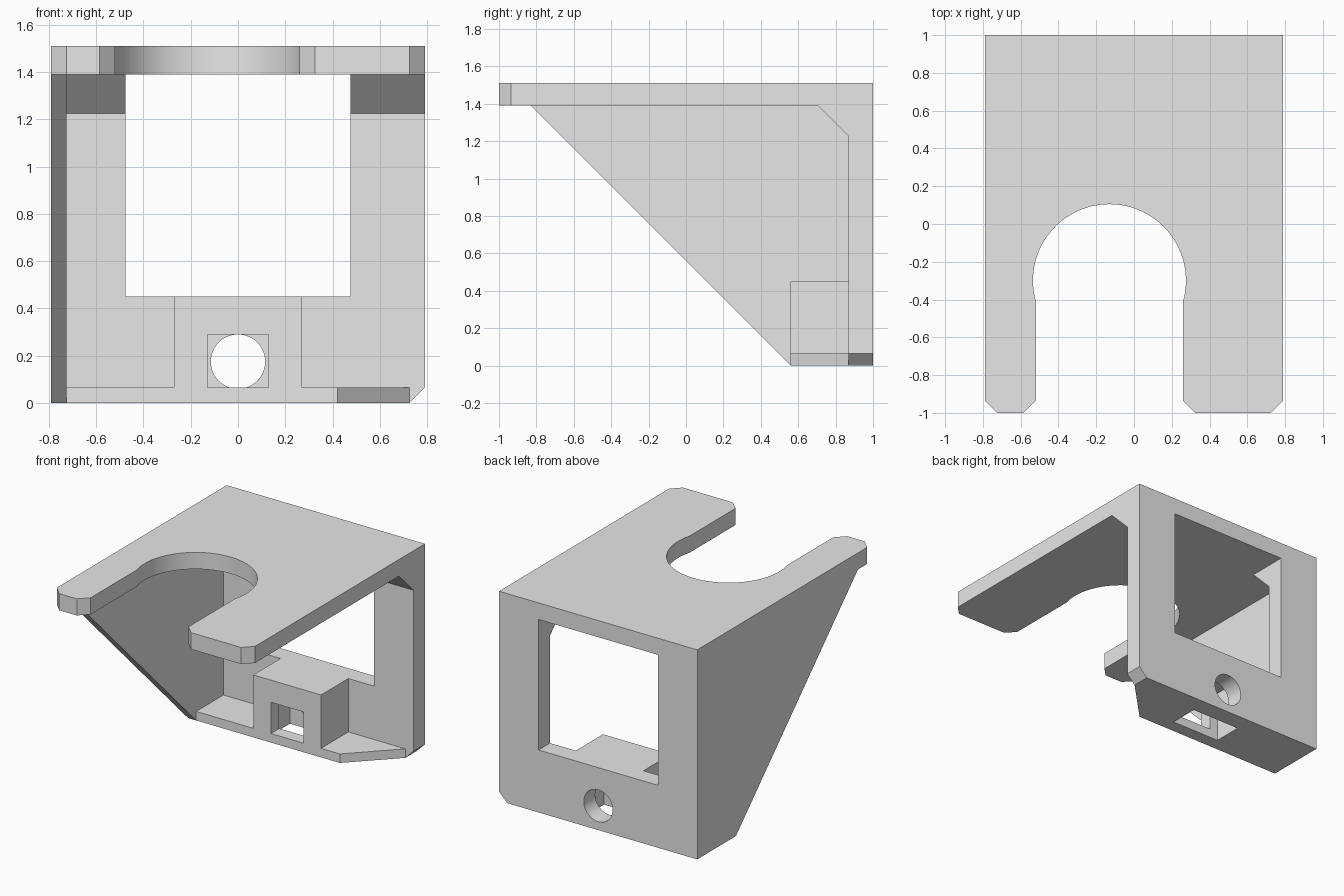
import bpy
import bmesh
from math import radians, sin, cos, pi, asin

if "Cube" in bpy.data.objects:
    bpy.data.objects.remove(bpy.data.objects["Cube"], do_unlink=True)

grey = bpy.data.materials.new("light_grey")
grey.use_nodes = True
grey.diffuse_color = (0.8, 0.8, 0.8, 1)
grey.node_tree.nodes["Principled BSDF"].inputs["Base Color"].default_value = (0.8, 0.8, 0.8, 1)

# Shared dimensions
W = 0.79              # half width
TOP, UNDER = 1.51, 1.39   # top plate faces
BACK = 0.87           # inner face of back plate
FRONT = 0.56          # front of base shelf
C = 0.065             # corner chamfer and shelf thickness
WIN, SILL = 0.475, 0.45   # window half width and sill height
HOLE_Z, HOLE_R = 0.175, 0.115


def prism(name, points, axis, lo, hi):
    """Extrude a 2D profile along an axis between two positions."""
    place = {
        "x": lambda a, b, d: (d, a, b),
        "y": lambda a, b, d: (a, d, b),
        "z": lambda a, b, d: (a, b, d),
    }[axis]
    bm = bmesh.new()
    low = [bm.verts.new(place(a, b, lo)) for a, b in points]
    high = [bm.verts.new(place(a, b, hi)) for a, b in points]
    bm.faces.new(low)
    bm.faces.new(high)
    n = len(points)
    for i in range(n):
        j = (i + 1) % n
        bm.faces.new((low[i], low[j], high[j], high[i]))
    bmesh.ops.recalc_face_normals(bm, faces=bm.faces)
    mesh = bpy.data.meshes.new(name)
    bm.to_mesh(mesh)
    bm.free()
    mesh.materials.append(grey)
    obj = bpy.data.objects.new(name, mesh)
    bpy.context.collection.objects.link(obj)
    return obj


def rect(a0, a1, b0, b1):
    return [(a0, b0), (a1, b0), (a1, b1), (a0, b1)]


def arc(cx, cy, r, start, end, steps):
    angles = [start + (end - start) * i / steps for i in range(steps + 1)]
    return [(cx + r * cos(t), cy + r * sin(t)) for t in angles]


def activate(obj):
    bpy.ops.object.select_all(action="DESELECT")
    obj.select_set(True)
    bpy.context.view_layer.objects.active = obj


def cut(obj, cutter):
    mod = obj.modifiers.new("cut", "BOOLEAN")
    mod.operation = "DIFFERENCE"
    mod.solver = "EXACT"
    mod.object = cutter
    activate(obj)
    bpy.ops.object.modifier_apply(modifier=mod.name)


def smooth(obj):
    activate(obj)
    bpy.ops.object.shade_smooth_by_angle(angle=radians(10))


# Top plate with an off-centre keyhole slot and chamfered prong tips
slot_x, slot_y, slot_r, slot_half = -0.13, -0.30, 0.405, 0.39
dip = asin((slot_r ** 2 - slot_half ** 2) ** 0.5 / slot_r)
left, right = slot_x - slot_half, slot_x + slot_half
outline = [(-W, 1), (-W, -1 + C), (-W + C, -1), (left - C, -1), (left, -1 + C)]
outline += arc(slot_x, slot_y, slot_r, pi + dip, -dip, 48)
outline += [(right, -1 + C), (right + C, -1), (W - C, -1), (W, -1 + C), (W, 1)]
top_plate = prism("top_plate", outline, "z", UNDER, TOP)
smooth(top_plate)

# Back plate: U shape around the window, one chamfered foot, round screw hole
back_plate = prism("back_plate", [
    (-W, 0), (W - C, 0), (W, C), (W, UNDER), (WIN, UNDER),
    (WIN, SILL), (-WIN, SILL), (-WIN, UNDER), (-W, UNDER)], "y", BACK, 1)
screw_cutter = prism("screw_cutter", arc(0, HOLE_Z, HOLE_R, 0, 2 * pi * 47 / 48, 47),
                     "y", BACK - 0.1, 1.1)
cut(back_plate, screw_cutter)
smooth(back_plate)

# Side gusset on one side only
prism("side_gusset", [(-0.83, UNDER), (FRONT, 0), (BACK, 0), (BACK, UNDER)],
      "x", -W, -W + C)

# Sloped braces under the top plate, either side of the window
brace = [(BACK - 0.165, UNDER), (BACK, UNDER - 0.165), (BACK, UNDER)]
prism("right_brace", brace, "x", -W + C, -WIN)
prism("left_brace", brace, "x", WIN, W)

# Base shelf with one angled corner
shelf = prism("base_shelf", [
    (-W + C, FRONT), (0.42, FRONT), (W - C, BACK), (-W + C, BACK)], "z", 0, C)

# Nut housing block with a square front opening
housing = prism("nut_housing", rect(-0.27, 0.27, C, SILL), "y", FRONT, BACK)
opening_cutter = prism("opening_cutter", rect(-0.13, 0.13, C - 0.02, 0.29),
                       "y", FRONT - 0.1, 0.75)
nut_cutter = prism("nut_cutter", rect(-0.195, 0.195, 0.655, BACK + 0.05),
                   "z", -0.1, 0.37)
cut(housing, opening_cutter)
cut(housing, nut_cutter)
cut(shelf, nut_cutter)

for cutter in (screw_cutter, opening_cutter, nut_cutter):
    bpy.data.objects.remove(cutter, do_unlink=True)
